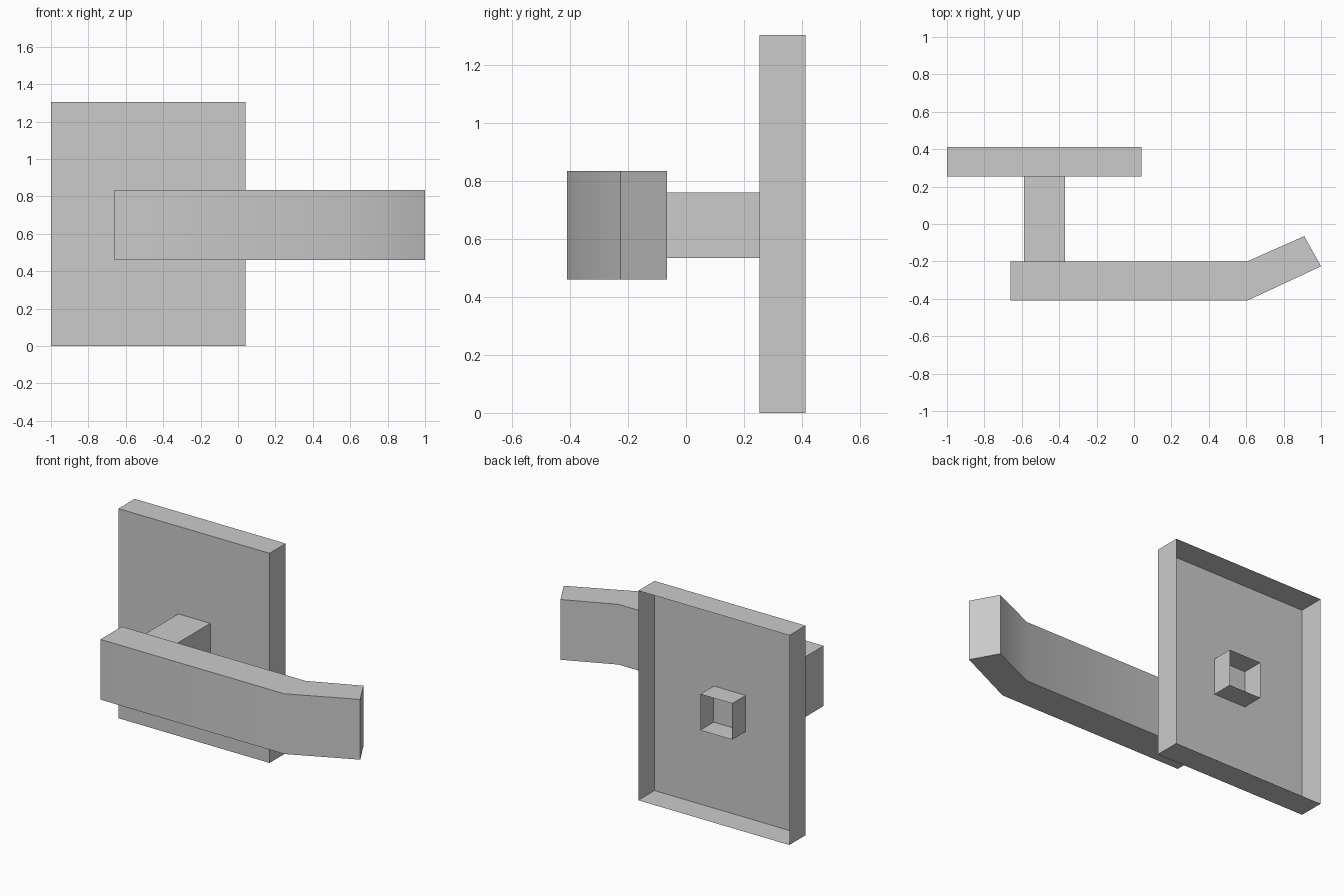
import bpy
import bmesh
from math import radians

cube = bpy.data.objects.get("Cube")
if cube:
    bpy.data.objects.remove(cube, do_unlink=True)

GREY = (0.6, 0.6, 0.6, 1.0)
metal = bpy.data.materials.new("light_grey_metal")
metal.use_nodes = True
metal.diffuse_color = GREY
metal.node_tree.nodes["Principled BSDF"].inputs["Base Color"].default_value = GREY


def finish(name, bm):
    mesh = bpy.data.meshes.new(name)
    bm.to_mesh(mesh)
    bm.free()
    mesh.materials.append(metal)
    obj = bpy.data.objects.new(name, mesh)
    bpy.context.collection.objects.link(obj)
    return obj


def open_box(name, x, y, z, open_sides):
    """Box between the given limits, without the faces whose normal y is in open_sides."""
    bm = bmesh.new()
    bmesh.ops.create_cube(bm, size=1)
    for v in bm.verts:
        v.co = [lim[0] if c < 0 else lim[1] for c, lim in zip(v.co, (x, y, z))]
    bm.normal_update()
    gone = [f for f in bm.faces if round(f.normal.y) in open_sides]
    bmesh.ops.delete(bm, geom=gone, context='FACES')
    return finish(name, bm)


def extrude_outline(name, outline, z0, z1):
    bm = bmesh.new()
    base = bm.faces.new([bm.verts.new((x, y, z0)) for x, y in outline])
    top = bmesh.ops.extrude_face_region(bm, geom=[base], use_keep_orig=True)
    moved = [g for g in top["geom"] if isinstance(g, bmesh.types.BMVert)]
    bmesh.ops.translate(bm, verts=moved, vec=(0, 0, z1 - z0))
    bmesh.ops.recalc_face_normals(bm, faces=bm.faces)
    return finish(name, bm)


# Wall plate: thin shell, hollow at the back
open_box("wall_plate", (-1.0, 0.04), (0.253, 0.412), (0, 1.305), {1})

# Square tube stem, passing through the plate face
open_box("stem", (-0.588, -0.368), (-0.2, 0.385), (0.535, 0.76), {-1, 1})

# Lever bar with its end bent toward the wall
lever = extrude_outline("lever_bar", [
    (-0.66, -0.41), (0.605, -0.41), (1.0, -0.226),
    (0.91, -0.065), (0.605, -0.2), (-0.66, -0.2)], 0.46, 0.835)

# Soft bend, crisp edges elsewhere
bpy.ops.object.select_all(action='DESELECT')
lever.select_set(True)
bpy.context.view_layer.objects.active = lever
bpy.ops.object.shade_smooth_by_angle(angle=radians(32))
